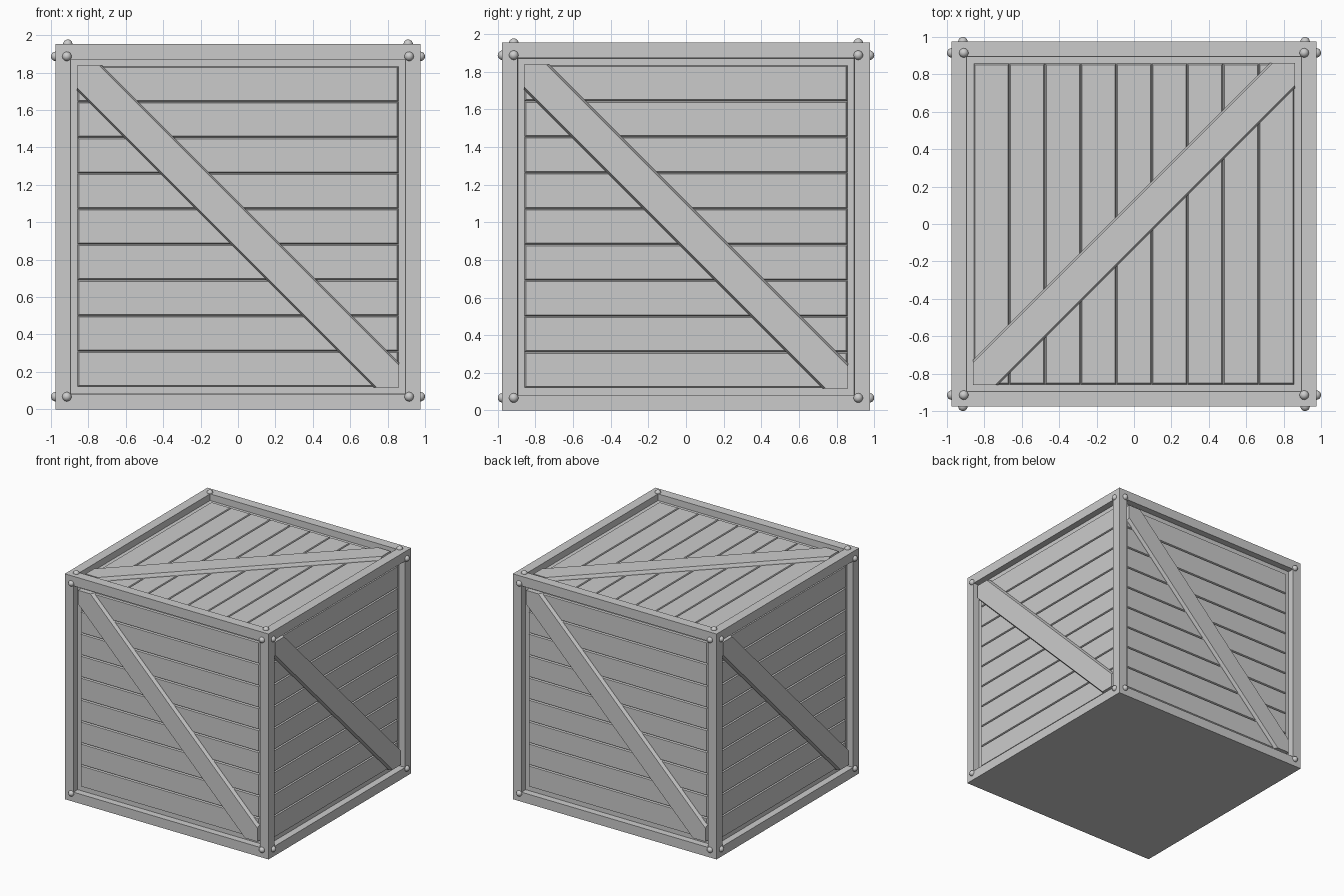
import bpy, bmesh, math
from mathutils import Matrix, Vector

if "Cube" in bpy.data.objects:
    bpy.data.objects.remove(bpy.data.objects["Cube"])

H = 0.977        # half size of the crate body
OPEN = 0.86      # half size of each framed opening
RECESS = 0.045   # depth of plank surface below the frame
GROOVE = 0.012   # extra depth between planks


def finish(name, bm, matrix=None):
    if matrix:
        bm.transform(matrix)
    bmesh.ops.recalc_face_normals(bm, faces=bm.faces)
    me = bpy.data.meshes.new(name)
    bm.to_mesh(me)
    bm.free()
    ob = bpy.data.objects.new(name, me)
    bpy.context.collection.objects.link(ob)
    return ob


def loft(bm, rings):
    """Closed solid through rings of equal point counts."""
    vs = [[bm.verts.new(p) for p in r] for r in rings]
    n = len(vs[0])
    bm.faces.new(vs[0][::-1])
    bm.faces.new(vs[-1])
    for a, b in zip(vs, vs[1:]):
        for i in range(n):
            j = (i + 1) % n
            bm.faces.new((a[i], a[j], b[j], b[i]))


def rect(u, v0, v1, w):
    return [(-u, v0, w), (u, v0, w), (u, v1, w), (-u, v1, w)]


# crate body: recessed frames on every side but the bottom
bm = bmesh.new()
bmesh.ops.create_cube(bm, size=2 * H, matrix=Matrix.Translation((0, 0, H)))
bm.normal_update()
sides = [f for f in bm.faces if f.normal.z > -0.5]
bmesh.ops.inset_individual(bm, faces=sides, thickness=H - OPEN)
bmesh.ops.inset_individual(bm, faces=sides, thickness=0.001,
                           depth=-(RECESS + GROOVE))
finish("crate_frame", bm)


def planks(name, m):
    bm = bmesh.new()
    n, c = 9, 0.007
    step = 2 * (OPEN - 0.003) / n
    for i in range(n):
        v0 = -OPEN + 0.003 + i * step
        v1 = v0 + step
        loft(bm, [rect(OPEN - 0.002, v0, v1, -RECESS - GROOVE - 0.003),
                  rect(OPEN - 0.002, v0 + 0.001, v1 - 0.001, -RECESS - GROOVE),
                  rect(OPEN - 0.002 - c, v0 + c, v1 - c, -RECESS)])
    finish(name, bm, m)


def brace(name, m):
    def ring(k, w):
        o = OPEN
        return [(-o, o, w), (-o, o - k, w), (o - k, -o, w),
                (o, -o, w), (o, k - o, w), (k - o, o, w)]
    bm = bmesh.new()
    loft(bm, [ring(0.135, -RECESS - GROOVE), ring(0.132, -RECESS + 0.008),
              ring(0.118, -0.014)])
    finish(name, bm, m)


def rivets(name, m):
    bm = bmesh.new()
    for u in (-0.915, 0.915):
        for v in (-0.91, 0.91):
            bmesh.ops.create_uvsphere(bm, u_segments=20, v_segments=12, radius=0.025,
                                      matrix=Matrix.Translation((u, v, -0.002)))
    for f in bm.faces:
        f.smooth = True
    finish(name, bm, m)


# local face axes: u right, v up, w outward
up = Matrix.Translation((0, 0, H))
front = Matrix.Translation((0, -H, 0)) @ Matrix.Rotation(math.pi / 2, 4, 'X')
faces = {n: up @ Matrix.Rotation(k * math.pi / 2, 4, 'Z') @ front
         for k, n in enumerate(("front", "right", "back", "left"))}
faces["top"] = Matrix.Translation((0, 0, 2 * H)) @ Matrix.Rotation(math.pi / 2, 4, 'Z')

for side, m in faces.items():
    planks(side + "_planks", m)
    brace(side + "_brace", m)
    rivets(side + "_rivets", m)
